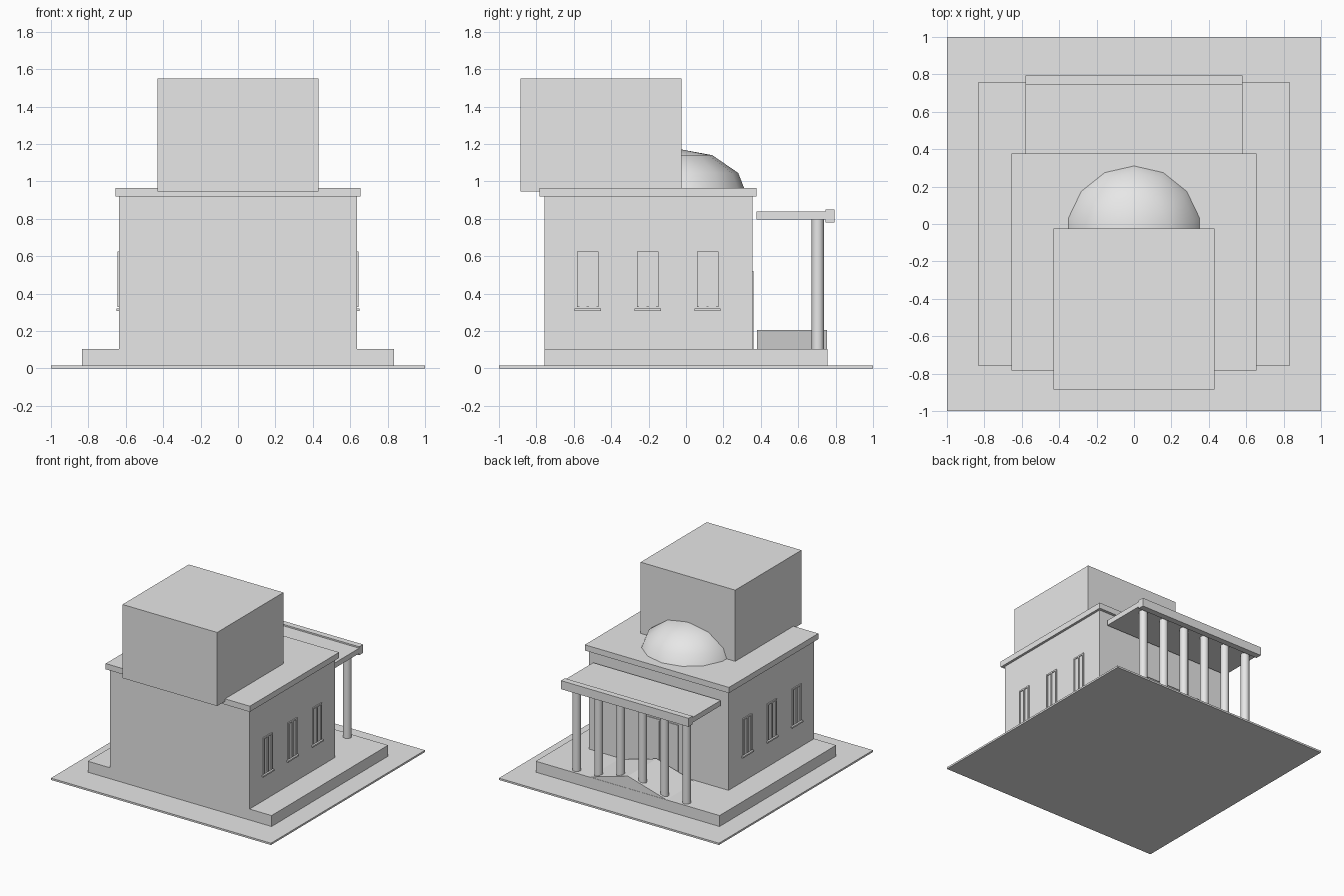
import bpy
import bmesh
from math import sin, cos, pi, radians
from mathutils import Matrix, Vector

if "Cube" in bpy.data.objects:
    bpy.data.objects.remove(bpy.data.objects["Cube"])

stone = bpy.data.materials.new("light_grey_stone")
stone.use_nodes = True
stone.diffuse_color = (0.8, 0.8, 0.8, 1)
stone.node_tree.nodes["Principled BSDF"].inputs["Base Color"].default_value = (0.8, 0.8, 0.8, 1)


def finish(name, bm, smooth=False):
    bmesh.ops.recalc_face_normals(bm, faces=bm.faces)
    mesh = bpy.data.meshes.new(name)
    bm.to_mesh(mesh)
    bm.free()
    mesh.materials.append(stone)
    obj = bpy.data.objects.new(name, mesh)
    bpy.context.collection.objects.link(obj)
    if smooth:
        bpy.ops.object.select_all(action='DESELECT')
        obj.select_set(True)
        bpy.context.view_layer.objects.active = obj
        bpy.ops.object.shade_smooth_by_angle(angle=radians(40))
    return obj


def add_box(bm, low, high):
    low, high = Vector(low), Vector(high)
    size = high - low
    matrix = Matrix.Translation((low + high) / 2) @ Matrix.Diagonal((*size, 1))
    bmesh.ops.create_cube(bm, size=1, matrix=matrix)


def box(name, half_x, y0, y1, z0, z1):
    bm = bmesh.new()
    add_box(bm, (-half_x, y0, z0), (half_x, y1, z1))
    return finish(name, bm)


def framed_panel(name, width, z0, z1, matrix, sill=False):
    """Thin panel with raised side frames and a centre bar, facing local +y."""
    bm = bmesh.new()
    w, bar = width / 2, 0.012
    add_box(bm, (-w, -0.01, z0), (w, 0.002, z1))
    for x in (-w, -bar / 2, w - bar):
        add_box(bm, (x, -0.01, z0), (x + bar, 0.009, z1))
    add_box(bm, (-w, -0.01, z1 - bar), (w, 0.009, z1))
    if sill:
        add_box(bm, (-0.07, -0.01, z0 - 0.02), (0.07, 0.015, z0 - 0.008))
    bm.transform(matrix)
    finish(name, bm)


# Ground, plinth and main block
box("ground_slab", 1, -1, 1, 0, 0.015)
box("plinth", 0.835, -0.757, 0.757, 0.015, 0.105)
box("main_hall", 0.635, -0.757, 0.355, 0.1, 0.92)
box("roof_cornice", 0.655, -0.782, 0.378, 0.918, 0.965)
box("upper_block", 0.43, -0.885, -0.025, 0.945, 1.55)

# Low faceted dome, turned from a quarter ellipse
bm = bmesh.new()
arc = [Vector((0, 0.38 * sin(a), 0.26 * cos(a))) for a in (0, pi / 6, pi / 3, pi / 2)]
verts = [bm.verts.new(p) for p in arc]
edges = [bm.edges.new(pair) for pair in zip(verts, verts[1:])]
bmesh.ops.spin(bm, geom=verts + edges, cent=(0, 0, 0), axis=(0, 0, 1),
               angle=2 * pi, steps=14, use_merge=True)
bmesh.ops.remove_doubles(bm, verts=bm.verts, dist=0.001)
bm.transform(Matrix.Translation((0, -0.05, 0.915)))
finish("dome", bm, smooth=True)

# Portico roof, edge beam and columns
box("portico_roof", 0.58, 0.378, 0.75, 0.795, 0.838)
box("portico_beam", 0.58, 0.745, 0.795, 0.78, 0.85)
for i in range(6):
    bm = bmesh.new()
    bmesh.ops.create_cone(bm, cap_ends=True, segments=12, radius1=0.033, radius2=0.033,
                          depth=0.7, matrix=Matrix.Translation((-0.5 + 0.2 * i, 0.705, 0.45)))
    finish(f"column_{i + 1}", bm, smooth=True)

# Low gabled wedge on the porch floor
bm = bmesh.new()
gable = bm.faces.new([bm.verts.new(p) for p in
                      ((-0.35, 0.38, 0.105), (0.35, 0.38, 0.105), (0, 0.38, 0.205))])
ext = bmesh.ops.extrude_face_region(bm, geom=[gable], use_keep_orig=True)
bmesh.ops.translate(bm, vec=(0, 0.375, 0),
                    verts=[v for v in ext["geom"] if isinstance(v, bmesh.types.BMVert)])
finish("porch_gable", bm)

# Side windows and the doorway under the portico
for side, label in ((1, "left"), (-1, "right")):
    for i in range(3):
        place = Matrix.Translation((0.635 * side, -0.525 + 0.32 * i, 0)) \
            @ Matrix.Rotation(-side * pi / 2, 4, 'Z')
        framed_panel(f"{label}_window_{i + 1}", 0.115, 0.328, 0.625, place, sill=True)
framed_panel("door", 0.36, 0.1, 0.52, Matrix.Translation((0, 0.352, 0)))
